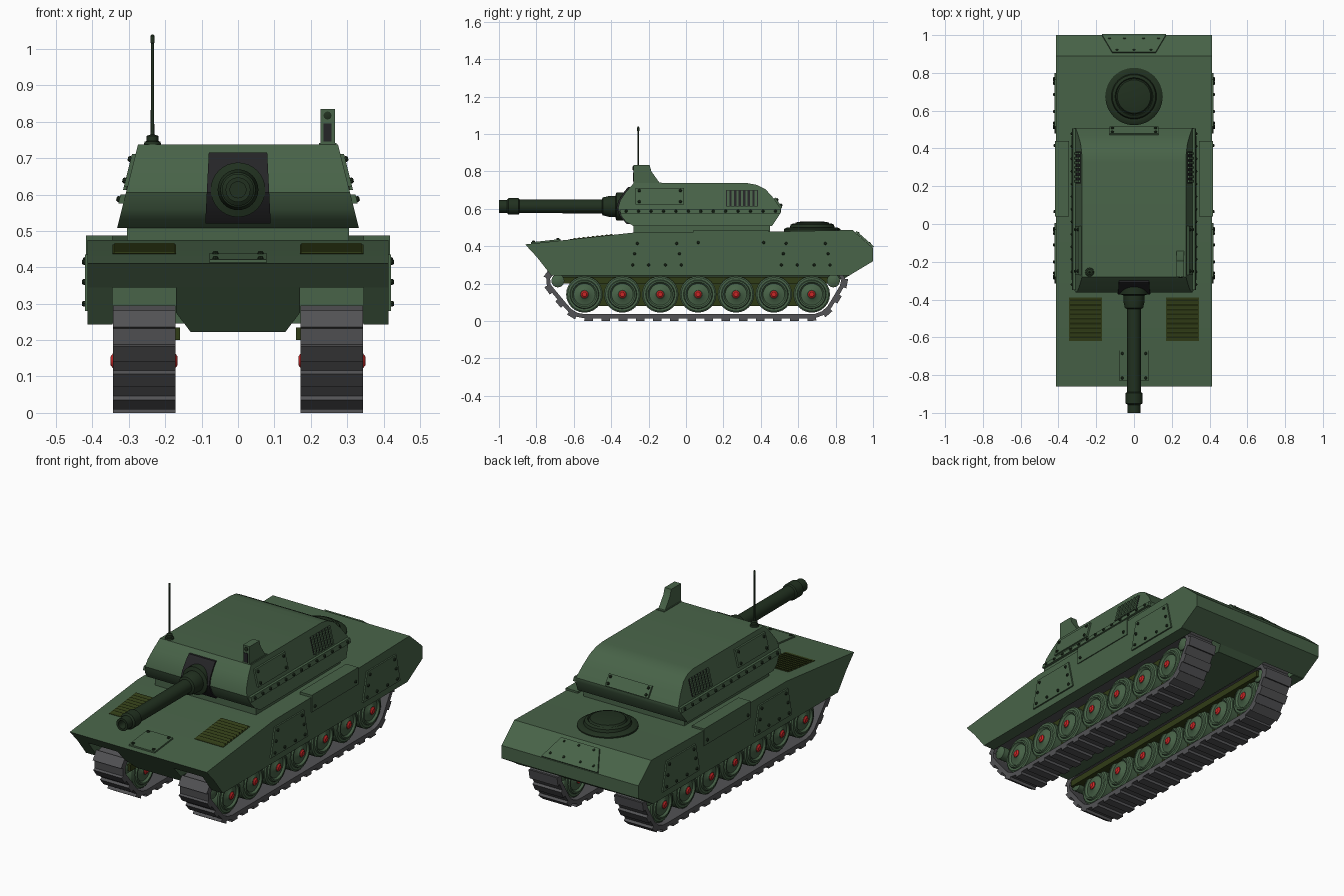
import bpy, bmesh, math
from mathutils import Vector, Matrix
from mathutils.geometry import convex_hull_2d

if "Cube" in bpy.data.objects:
    bpy.data.objects.remove(bpy.data.objects["Cube"])


def mat(name, r, g, b):
    m = bpy.data.materials.new(name)
    m.diffuse_color = (r, g, b, 1)
    m.use_nodes = True
    m.node_tree.nodes["Principled BSDF"].inputs["Base Color"].default_value = m.diffuse_color
    return m


GREEN = mat("green", 0.065, 0.125, 0.065)
DARK = mat("dark_green", 0.015, 0.03, 0.014)
OLIVE = mat("olive", 0.03, 0.045, 0.008)
BLACK = mat("black", 0.018, 0.018, 0.02)
GREY = mat("track_grey", 0.085, 0.085, 0.09)
RED = mat("red", 0.6, 0.02, 0.02)


def finish(name, bm, m):
    bmesh.ops.recalc_face_normals(bm, faces=bm.faces)
    me = bpy.data.meshes.new(name)
    bm.to_mesh(me)
    bm.free()
    me.materials.append(m)
    ob = bpy.data.objects.new(name, me)
    bpy.context.collection.objects.link(ob)
    return ob


def add_prism(bm, ring_a, ring_b):
    a = [bm.verts.new(p) for p in ring_a]
    b = [bm.verts.new(p) for p in ring_b]
    bm.faces.new(a)
    bm.faces.new(b[::-1])
    for i in range(len(a)):
        j = (i + 1) % len(a)
        bm.faces.new((a[i], b[i], b[j], a[j]))


def prism(name, ring_a, ring_b, m=GREEN):
    bm = bmesh.new()
    add_prism(bm, ring_a, ring_b)
    return finish(name, bm, m)


def side_profile(name, pts, xa, xb, m=GREEN):
    """Extrude a (y, z) profile between x limits, which may depend on z."""
    fa = xa if callable(xa) else lambda z: xa
    fb = xb if callable(xb) else lambda z: xb
    return prism(name, [(fa(z), y, z) for y, z in pts], [(fb(z), y, z) for y, z in pts], m)


def rect(y0, y1, z0, z1):
    return [(y0, z0), (y1, z0), (y1, z1), (y0, z1)]


def add_lathe(bm, loc, axis, prof, n=24):
    q = Vector(axis).normalized().to_track_quat('Z', 'Y')
    M = Matrix.Translation(loc) @ q.to_matrix().to_4x4()
    rings = [[bm.verts.new(M @ Vector((r * math.cos(2 * math.pi * i / n), r * math.sin(2 * math.pi * i / n), h)))
              for i in range(n)] for r, h in prof]
    for a, b in zip(rings, rings[1:]):
        for i in range(n):
            bm.faces.new((a[i], a[(i + 1) % n], b[(i + 1) % n], b[i]))
    bm.faces.new(rings[0])
    bm.faces.new(rings[-1])


def lathe(name, loc, axis, prof, m=GREEN, n=24):
    bm = bmesh.new()
    add_lathe(bm, loc, axis, prof, n)
    return finish(name, bm, m)


def bolts(name, spots, normal, r=0.008, m=DARK):
    bm = bmesh.new()
    for p in spots:
        add_lathe(bm, p, normal, [(r, -0.004), (r, 0.004), (r * 0.6, 0.008)], 8)
    finish(name, bm, m)


# Hull: upper body, skirts beside the track wells, rear closure, belly
HW = 0.413
side_profile("upper_hull", [(-0.86, 0.41), (-0.28, 0.473), (0.45, 0.478), (0.89, 0.487), (1, 0.39), (1, 0.345),
                            (-0.80, 0.345)], -HW, HW)
side_profile("rear_closure", [(1, 0.346), (1, 0.32), (0.875, 0.245), (0.875, 0.346)], -HW, HW)
for s in (-1, 1):
    side_profile("side_skirt", [(-0.80, 0.346), (-0.72, 0.243), (0.876, 0.243), (0.876, 0.346)], s * 0.345, s * HW)
belly = [(-0.17, 0.346), (-0.17, 0.275), (-0.13, 0.222), (0.13, 0.222), (0.17, 0.275), (0.17, 0.346)]
prism("belly", [(x, -0.86 + (0.41 - z) * 0.94, z) for x, z in belly],
      [(x, min(0.99, 1 - (0.32 - z) * 1.67), z) for x, z in belly], GREEN)
side_profile("turret_base", rect(-0.28, 0.45, 0.46, 0.515), -0.305, 0.305)


def glacis(y):
    return 0.41 + 0.1086 * (y + 0.86)


# Front deck plate and grilles
side_profile("front_plate", [(-0.83, glacis(-0.83)), (-0.67, glacis(-0.67)), (-0.67, glacis(-0.67) + 0.008),
                             (-0.83, glacis(-0.83) + 0.008)], -0.078, 0.078)
bolts("front_plate_bolts", [(x, y, glacis(y) + 0.008) for x in (-0.062, 0.062) for y in (-0.815, -0.685)], (0, -0.1, 1))
for s in (-1, 1):
    y0, y1 = -0.62, -0.39
    side_profile("grille_bed", [(y0, glacis(y0) - 0.01), (y1, glacis(y1) - 0.01), (y1, glacis(y1) + 0.002),
                                (y0, glacis(y0) + 0.002)], s * 0.17, s * 0.345, OLIVE)
    for i in range(9):
        y = y0 + 0.012 + i * 0.0245
        z = glacis(y)
        side_profile("grille_slat", [(y, z), (y + 0.015, z), (y + 0.018, z + 0.008), (y + 0.012, z + 0.008)],
                     s * 0.175, s * 0.34, OLIVE)

# Side plates, boxes and bolts on the hull
for s in (-1, 1):
    for c in (-0.155, 0.64):
        side_profile("hull_side_plate", [(c - 0.16, 0.28), (c + 0.16, 0.28), (c + 0.125, 0.435), (c - 0.125, 0.435)],
                     s * 0.40, s * 0.421)
        bolts("hull_plate_bolts", [(s * 0.421, c + d, 0.30) for d in (-0.13, -0.045, 0.045, 0.13)]
              + [(s * 0.421, c + d, 0.415) for d in (-0.105, 0.105)]
              + [(s * 0.421, c + d, 0.36) for d in (-0.12, 0.12)], (s, 0, 0))
    side_profile("fender_box", rect(0.04, 0.44, 0.395, 0.488), s * 0.345, s * 0.418)
    bolts("fender_box_bolts", [(s * 0.418, y, 0.42) for y in (0.065, 0.415)], (s, 0, 0))

# Rear plate on the sloped tail
n = Vector((0, 0.097, 0.11)).normalized() * 0.01
base = [Vector(p) for p in ((-0.115, 0.905, 0.474), (0.115, 0.905, 0.474), (0.17, 0.998, 0.392), (-0.17, 0.998, 0.392))]
plate = [(v[0], v[1], v[2]) for v in base]
prism("rear_plate", plate[::1], [p + n for p in base])
bolts("rear_plate_bolts", [(x, y, 0.487 - (y - 0.89) * 0.882 + 0.007)
                           for y, xs in ((0.92, (-0.09, 0, 0.09)), (0.98, (-0.13, -0.05, 0.05, 0.13))) for x in xs], n)

# Rear deck hatch
lathe("rear_hatch", (0, 0.675, 0.475), (0, 0, 1), [(0.152, 0), (0.152, 0.016), (0.135, 0.026), (0.12, 0.026),
      (0.115, 0.04), (0.1, 0.048), (0.095, 0.042), (0.088, 0.052), (0.06, 0.057)], DARK, 32)


# Turret: rounded ends, leaning sides
def tw(z):
    return 0.332 - (z - 0.508) * 0.25


turret = [(-0.28, 0.508), (-0.32, 0.53), (-0.345, 0.56), (-0.363, 0.605), (-0.352, 0.645), (-0.32, 0.692),
          (-0.28, 0.737), (0.33, 0.737), (0.38, 0.728), (0.425, 0.705), (0.47, 0.655), (0.508, 0.60), (0.507, 0.58),
          (0.46, 0.508)]
side_profile("turret", turret, lambda z: -tw(z), tw)
for s in (-1, 1):
    def off(d, s=s):
        return lambda z: s * (tw(z) + d)
    nrm = (s, 0, 0.25)
    side_profile("turret_rail", rect(-0.35, 0.505, 0.575, 0.60), off(-0.01), off(0.014))
    bolts("turret_rail_bolts", [(off(0.014)(0.587), -0.32 + i * 0.0665, 0.587) for i in range(13)], nrm)
    side_profile("turret_side_panel", rect(-0.27, -0.01, 0.622, 0.712), off(-0.01), off(0.01))
    bolts("turret_panel_bolts", [(off(0.01)(z), y, z) for y in (-0.25, -0.03) for z in (0.638, 0.697)], nrm)
    side_profile("turret_vent", rect(0.215, 0.385, 0.612, 0.702), off(-0.01), off(0.002), BLACK)
    for i in range(7):
        y = 0.22 + i * 0.0245
        side_profile("vent_slat", rect(y, y + 0.012, 0.612, 0.702), off(-0.005), off(0.01))

# Panel on turret rear
n2 = Vector((0, 0.055, 0.038)).normalized() * 0.01
b2 = [Vector(p) for p in ((-0.13, 0.47, 0.655), (0.13, 0.47, 0.655), (0.13, 0.507, 0.601), (-0.13, 0.507, 0.601))]
prism("turret_rear_panel", b2, [p + n2 for p in b2])
bolts("turret_rear_bolts", [(x, y + n2.y, z + n2.z) for x in (-0.115, 0.115)
                            for y, z in ((0.478, 0.643), (0.499, 0.613))], n2)

# Mantlet and gun
side_profile("mantlet", [(-0.25, 0.52), (-0.318, 0.52), (-0.353, 0.56), (-0.372, 0.605), (-0.361, 0.645),
                         (-0.328, 0.695), (-0.31, 0.716), (-0.25, 0.716)],
             lambda z: -0.09 + (z - 0.52) * 0.05, lambda z: 0.09 - (z - 0.52) * 0.05, BLACK)
lathe("gun_barrel", (0, 0, 0.613), (0, -1, 0), [(0.075, 0.33), (0.075, 0.372), (0.056, 0.378), (0.056, 0.41),
      (0.048, 0.445), (0.037, 0.45), (0.036, 0.89), (0.044, 0.895), (0.044, 0.95), (0.034, 0.957), (0.034, 1.0),
      (0.022, 1.0), (0.022, 0.95)], DARK, 32)

# Antenna and sight on the roof
lathe("antenna", (-0.235, -0.255, 0.735), (0, 0, 1), [(0.024, 0), (0.022, 0.01), (0.016, 0.012), (0.016, 0.026),
      (0.005, 0.03), (0.004, 0.28), (0.006, 0.282), (0.006, 0.3), (0.003, 0.304)], DARK, 12)
side_profile("sight", [(-0.28, 0.73), (-0.28, 0.835), (-0.195, 0.835), (-0.185, 0.80), (-0.14, 0.737), (-0.14, 0.73)],
             0.226, 0.266)
side_profile("sight_window", rect(-0.283, -0.27, 0.745, 0.795), 0.235, 0.257, BLACK)
lathe("sight_lens", (0.246, -0.278, 0.817), (0, -1, 0), [(0.011, 0), (0.011, 0.006), (0.006, 0.008)], DARK, 12)
side_profile("roof_handle", rect(-0.28, -0.13, 0.735, 0.741), 0.222, 0.27)

# Running gear
XC, ZW, R, RI = 0.258, 0.143, 0.098, 0.035
wheels = [-0.543 + 0.2025 * i for i in range(7)]
idlers = [(-0.685, 0.215), (0.788, 0.215)]
half = [(0.022, 0.083), (0.03, 0.076), (0.058, 0.07), (0.066, 0.08), (0.074, 0.08), (0.078, 0.072), (0.09, 0.072),
        (R, 0.066), (R, 0.02), (0.075, 0.015)]
wheel_prof = half + [(r, -h) for r, h in half[::-1]]

# Track path: hull around the end wheels and idlers, resampled into even links
circles = [(wheels[0], ZW, R + 0.03), (wheels[-1], ZW, R + 0.03)] + [(y, z, RI + 0.03) for y, z in idlers]
cloud = [Vector((y + r * math.cos(a * math.pi / 24), z + r * math.sin(a * math.pi / 24)))
         for y, z, r in circles for a in range(48)]
loop = [cloud[i] for i in convex_hull_2d(cloud)]
segs = [(a, b, (b - a).length) for a, b in zip(loop, loop[1:] + loop[:1])]
total, N = sum(s[2] for s in segs), 76


def along(d):
    d %= total
    for a, b, l in segs:
        if d <= l and l > 0:
            return a.lerp(b, d / l)
        d -= l
    return loop[0]


path = [along(total * i / N) for i in range(N)]
mid = Vector((0.05, 0.17))
norms = []
for i in range(N):
    t = (path[(i + 1) % N] - path[i - 1]).normalized()
    v = Vector((t.y, -t.x))
    norms.append(v if v.dot(path[i] - mid) > 0 else -v)

for s in (-1, 1):
    x0, x1 = s * XC - 0.086, s * XC + 0.086
    bm = bmesh.new()
    for i in range(N):
        j = (i + 1) % N
        top = 0.015 if i % 2 == 0 else 0.0
        quad = [path[i] - norms[i] * 0.022, path[j] - norms[j] * 0.022, path[j] + norms[j] * top,
                path[i] + norms[i] * top]
        add_prism(bm, [(x0, p.x, p.y) for p in quad], [(x1, p.x, p.y) for p in quad])
    finish("track", bm, GREY)
    for y in wheels:
        lathe("road_wheel", (s * XC, y, ZW), (1, 0, 0), wheel_prof)
        lathe("wheel_hub", (s * XC, y, ZW), (1, 0, 0), [(0.012, -0.092), (0.02, -0.086), (0.02, 0.086), (0.012, 0.092)],
              RED, 16)
    for y, z in idlers:
        lathe("idler", (s * XC, y, z), (1, 0, 0), [(0.015, -0.085), (RI, -0.075), (RI, 0.075), (0.015, 0.085)], GREEN, 16)
    side_profile("suspension_frame", rect(-0.60, 0.74, 0.08, 0.235), s * 0.235, s * 0.28, OLIVE)
    side_profile("suspension_mount", rect(-0.70, 0.80, 0.20, 0.235), s * 0.16, s * 0.30, OLIVE)

# Smooth rounded surfaces, keep edges crisp
bpy.ops.object.select_all(action='SELECT')
bpy.context.view_layer.objects.active = bpy.data.objects["turret"]
bpy.ops.object.shade_smooth_by_angle(angle=math.radians(32))
